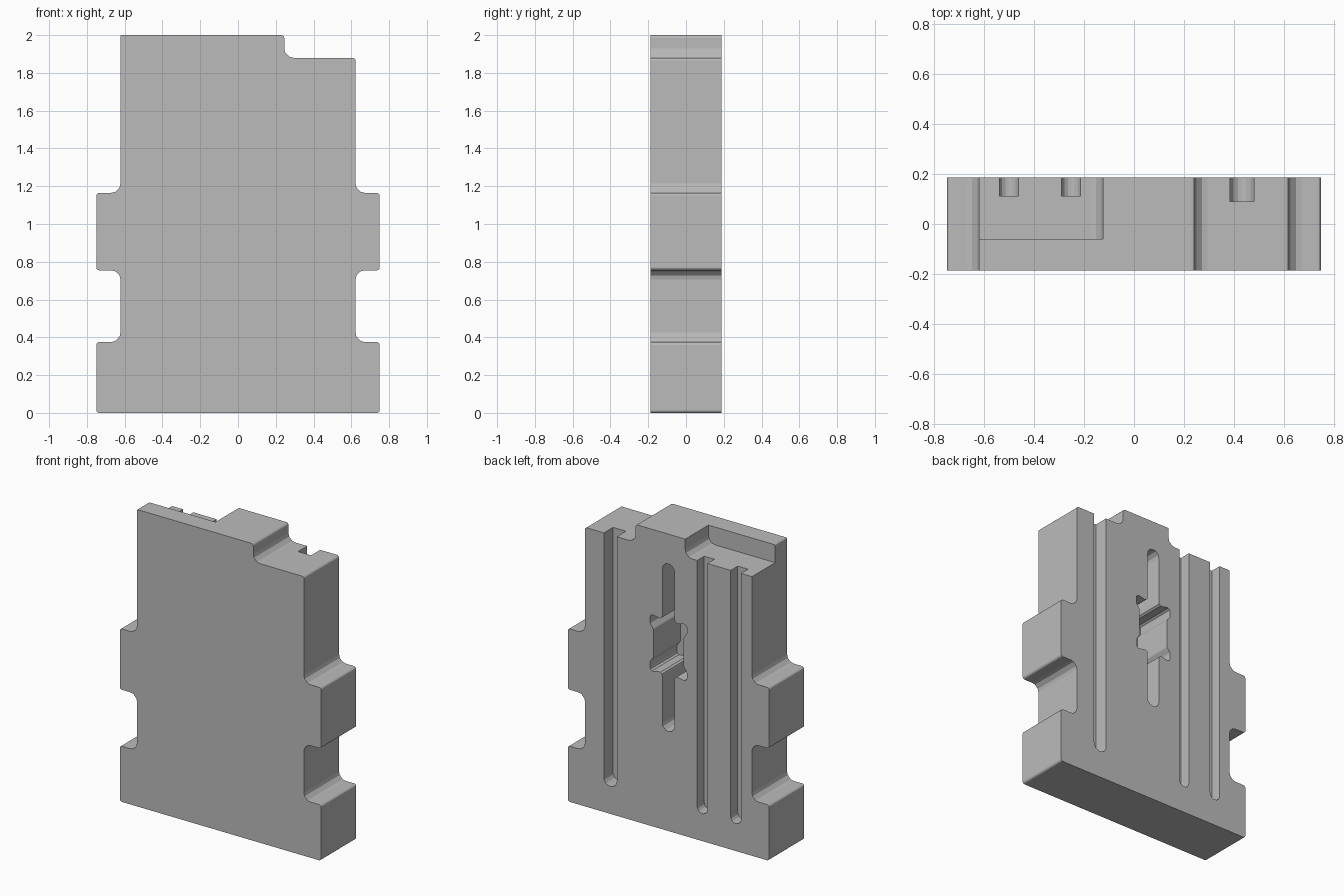
import bpy, bmesh
from math import tan, sin
from mathutils import Vector

cube = bpy.data.objects.get("Cube")
if cube:
    bpy.data.objects.remove(cube, do_unlink=True)

grey = bpy.data.materials.new("plain_grey")
grey.use_nodes = True
GREY = (0.5, 0.5, 0.5, 1)
grey.diffuse_color = GREY
grey.node_tree.nodes["Principled BSDF"].inputs["Base Color"].default_value = GREY

HALF = 0.187      # half thickness of the plate
SMALL, BIG = 0.015, 0.05   # outer and inner corner radii


def rounded(corners, steps=3):
    """Outline in x, z with each (x, z, radius) corner turned into an arc."""
    out = []
    for i, (x, z, r) in enumerate(corners):
        p = Vector((x, z))
        if r == 0:
            out.append(p)
            continue
        u = (Vector(corners[i - 1][:2]) - p).normalized()
        v = (Vector(corners[(i + 1) % len(corners)][:2]) - p).normalized()
        half = u.angle(v) / 2
        centre = p + (u + v).normalized() * r / sin(half)
        a = p + u * r / tan(half) - centre
        b = p + v * r / tan(half) - centre
        out += [centre + a.lerp(b, k / steps).normalized() * r
                for k in range(steps + 1)]
    return out


def prism(name, outline, y0, y1):
    bm = bmesh.new()
    face = bm.faces.new([bm.verts.new((p.x, y0, p.y)) for p in outline])
    side = bmesh.ops.extrude_face_region(bm, geom=[face])["geom"]
    moved = [g for g in side if isinstance(g, bmesh.types.BMVert)]
    bmesh.ops.translate(bm, verts=moved, vec=(0, y1 - y0, 0))
    bmesh.ops.recalc_face_normals(bm, faces=bm.faces)
    mesh = bpy.data.meshes.new(name)
    bm.to_mesh(mesh)
    bm.free()
    mesh.materials.append(grey)
    obj = bpy.data.objects.new(name, mesh)
    bpy.context.collection.objects.link(obj)
    return obj


def cut(target, name, outline, floor):
    """Cut a pocket into the back, down to y = floor."""
    cutter = prism(name, outline, floor, HALF + 0.1)
    cutter.hide_render = True
    mod = target.modifiers.new(name, "BOOLEAN")
    mod.operation, mod.solver, mod.object = "DIFFERENCE", "EXACT", cutter
    bpy.context.view_layer.objects.active = target
    bpy.ops.object.modifier_apply(modifier=mod.name)
    bpy.data.objects.remove(cutter, do_unlink=True)


# Plate with side notches; the same edge runs up both sides
edge = [(0.75, 0, SMALL), (0.75, 0.375, SMALL), (0.622, 0.375, BIG),
        (0.622, 0.755, BIG), (0.75, 0.755, SMALL), (0.75, 1.165, SMALL),
        (0.622, 1.165, BIG)]
shoulder = [(0.622, 1.88, SMALL), (0.245, 1.88, BIG), (0.245, 2, SMALL)]
left_top = [(-0.622, 2, 0.006)]
plate = prism("notched_plate",
              rounded(edge + shoulder + left_top
                      + [(-x, z, r) for x, z, r in reversed(edge)]),
              -HALF, HALF)

# Step in the back of the top edge
cut(plate, "top_step",
    rounded([(-0.9, 1.88, 0), (-0.125, 1.88, BIG), (-0.125, 2.1, 0),
             (-0.9, 2.1, 0)]), -0.06)

# Long grooves open at the top, round at the bottom
for name, x, half, floor in (("wide_groove", 0.433, 0.048, 0.09),
                             ("inner_groove", -0.252, 0.038, 0.112),
                             ("outer_groove", -0.502, 0.038, 0.112)):
    r = half * 0.98
    cut(plate, name,
        rounded([(x - half, 0.185, r), (x + half, 0.185, r),
                 (x + half, 2.1, 0), (x - half, 2.1, 0)], 4), floor)

# Central slot with a widened, eared middle, mirrored from one quarter
MID = 1.235
quarter = [(0.046, 0.565, 0.045), (0.046, 0.175, 0.02),
           (0.137, 0.195, 0.02), (0.137, 0.13, 0.02), (0.112, 0.095, 0.02)]
right_half = quarter + [(x, -z, r) for x, z, r in reversed(quarter)]
slot = right_half + [(-x, z, r) for x, z, r in reversed(right_half)]
cut(plate, "centre_slot", rounded([(x, MID + z, r) for x, z, r in slot]), -0.1)
